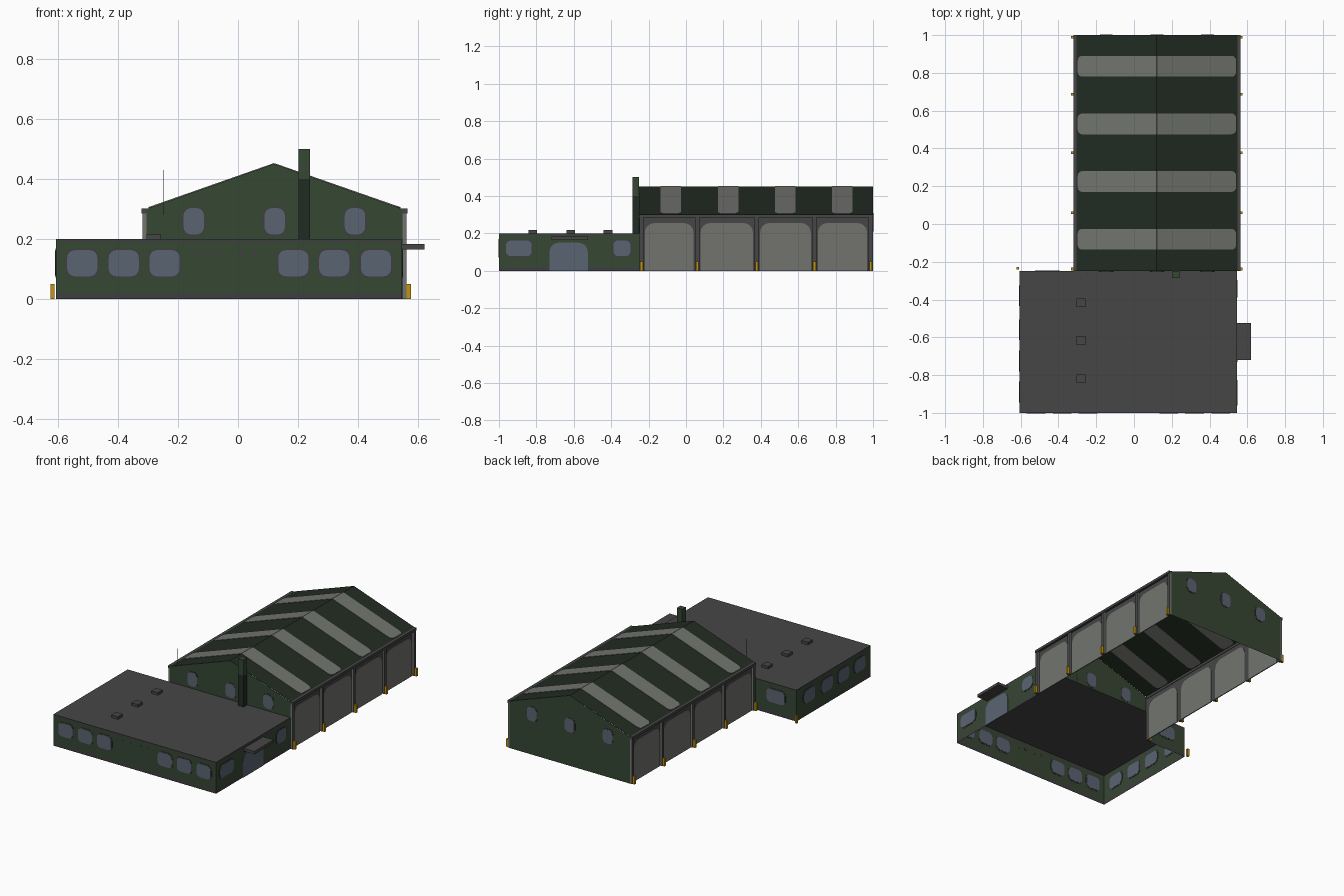
import bpy, bmesh, math
from mathutils import Matrix, Vector

if "Cube" in bpy.data.objects:
    bpy.data.objects.remove(bpy.data.objects["Cube"])


def mat(name, r, g, b):
    lin = [(c / 255 / 12.92) if c < 11 else ((c / 255 + 0.055) / 1.055) ** 2.4 for c in (r, g, b)]
    m = bpy.data.materials.new(name)
    m.diffuse_color = (*lin, 1)
    m.use_nodes = True
    m.node_tree.nodes["Principled BSDF"].inputs["Base Color"].default_value = m.diffuse_color
    return m


WALL = mat("green_wall", 54, 71, 52)
ROOF = mat("dark_green_roof", 33, 44, 34)
PANEL = mat("light_grey_panel", 114, 116, 111)
GREY = mat("dark_grey", 70, 70, 70)
TRIM = mat("trim_grey", 63, 62, 63)
GLASS = mat("blue_grey_glass", 90, 100, 114)
YELLOW = mat("yellow", 195, 148, 14)


def make(name, bm, *mats):
    me = bpy.data.meshes.new(name)
    bm.to_mesh(me)
    bm.free()
    for m in mats:
        me.materials.append(m)
    ob = bpy.data.objects.new(name, me)
    bpy.context.collection.objects.link(ob)
    return ob


def sheet(name, pts, m):
    bm = bmesh.new()
    bm.faces.new([bm.verts.new(p) for p in pts])
    return make(name, bm, m)


def box(name, x0, x1, y0, y1, z0, z1, *mats):
    bm = bmesh.new()
    bmesh.ops.create_cube(bm, size=1)
    for v in bm.verts:
        v.co = (x1 if v.co.x > 0 else x0, y1 if v.co.y > 0 else y0, z1 if v.co.z > 0 else z0)
    return make(name, bm, *mats)


def plane(u, v, origin):
    """Matrix placing a flat drawing (u right, v up) in space."""
    u, v = Vector(u), Vector(v)
    m = Matrix((u, v, u.cross(v))).transposed().to_4x4()
    m.translation = Vector(origin)
    return m


def plate(name, m, u0, u1, v0, v1, r_low, r_top, thick, material):
    """Thin rounded rectangle centred on a wall, so it shows on both sides."""
    pts = []
    for cu, cv, su, sv, r, a0 in ((u1, v0, -1, 1, r_low, 270), (u1, v1, -1, -1, r_top, 0),
                                  (u0, v1, 1, -1, r_top, 90), (u0, v0, 1, 1, r_low, 180)):
        for i in range(5 if r else 1):
            a = math.radians(a0 + i * 22.5)
            pts.append((cu + su * r + r * math.cos(a), cv + sv * r + r * math.sin(a)))
    bm = bmesh.new()
    f = bm.faces.new([bm.verts.new((u, v, -thick / 2)) for u, v in pts])
    ext = bmesh.ops.extrude_face_region(bm, geom=[f])["geom"]
    bmesh.ops.translate(bm, vec=(0, 0, thick), verts=[g for g in ext if isinstance(g, bmesh.types.BMVert)])
    bmesh.ops.recalc_face_normals(bm, faces=bm.faces)
    bm.transform(m)
    return make(name, bm, material)


def window(name, m, u0, u1, v0, v1, r=0.025):
    e = 0.006
    plate(name + "_frame", m, u0 - e, u1 + e, v0 - e, v1 + e, r + e, r + e, 0.003, TRIM)
    plate(name + "_glass", m, u0, u1, v0, v1, r, r, 0.006, GLASS)


X, Y, Z = (1, 0, 0), (0, 1, 0), (0, 0, 1)
BX0, BX1, HX0, HX1, RIDGE = -0.605, 0.545, -0.305, 0.547, 0.12
YM = -0.25

# Low office block: walls with base band and rim
outline = [(HX0, YM), (BX0, YM), (BX0, -1), (BX1, -1), (BX1, YM)]
bm = bmesh.new()
rings = [[bm.verts.new((x, y, z)) for x, y in outline] for z in (0, 0.02, 0.19, 0.2)]
for k in range(3):
    for i in range(4):
        f = bm.faces.new((rings[k][i], rings[k][i + 1], rings[k + 1][i + 1], rings[k + 1][i]))
        f.material_index = 0 if k == 1 else 1
make("office_walls", bm, WALL, TRIM)
sheet("office_roof", [(BX0, -1, 0.2), (BX1, -1, 0.2), (BX1, YM, 0.2), (BX0, YM, 0.2)], GREY)

# Office windows, vents and entrance
front = plane(X, Z, (0, -1, 0))
right = plane(Y, Z, (BX1, 0, 0))
left = plane(Y, Z, (BX0, 0, 0))
rear = plane(X, Z, (0, YM, 0))
for c in (-0.518, -0.38, -0.244, 0.184, 0.32, 0.459):
    window("front_window", front, c - 0.05, c + 0.05, 0.076, 0.163)
for c in (-0.12, -0.065, 0.01, 0.06):
    plate("wall_vent", front, c - 0.009, c + 0.009, 0.147, 0.165, 0.009, 0.009, 0.003, TRIM)
window("side_window", right, -0.962, -0.825, 0.078, 0.162)
window("side_window", right, -0.388, -0.297, 0.078, 0.162)
for c in (-0.38, -0.56, -0.725, -0.89):
    window("left_window", left, c - 0.055, c + 0.055, 0.078, 0.162)
window("rear_window", rear, -0.525, -0.395, 0.078, 0.162)
plate("entrance_door", right, -0.73, -0.525, 0.0, 0.15, 0, 0.05, 0.006, GLASS)
box("entrance_canopy", BX1, 0.62, -0.72, -0.525, 0.165, 0.183, GREY)
for c in (-0.417, -0.617, -0.82):
    box("roof_hatch", -0.305, -0.258, c - 0.023, c + 0.023, 0.2, 0.217, GREY)

# Hall gables with windows
for y, z in ((YM, 0.2), (1, 0)):
    pts = [(HX0, y, z), (HX1, y, z), (HX1, y, 0.3), (RIDGE, y, 0.45), (HX0, y, 0.3)]
    sheet("hall_gable", pts if y < 0 else pts[::-1], WALL)
    for c in (-0.147, 0.122, 0.389):
        window("gable_window", plane(X, Z, (0, y, 0)), c - 0.034, c + 0.034, 0.215, 0.303)

# Hall sides: wall, doors, pillars, gutter, bollards, roof slope with stripes
pillars = (-0.238, 0.06, 0.378, 0.687, 0.988)
for s, x in ((1, HX1), (-1, HX0)):
    pts = [(x, YM, 0), (x, 1, 0), (x, 1, 0.3), (x, YM, 0.3)]
    sheet("hall_side_wall", pts[::s], GREY)
    side = plane(Y, Z, (x, 0, 0))
    for a, b in zip(pillars, pillars[1:]):
        plate("bay_door", side, a + 0.018, b - 0.02, 0.0, 0.255, 0, 0.05, 0.006, PANEL)
    for p in pillars:
        xs = sorted((x, x + s * 0.013))
        ob = box("pillar", *xs, p - 0.011, p + 0.011, 0, 0.287, GREY, PANEL)
        for f in ob.data.polygons:
            f.material_index = int(abs(f.normal.y) > 0.5)
        xs = sorted((x + s * 0.014, x + s * 0.028))
        box("bollard", *xs, p - 0.007, p + 0.007, 0, 0.05, YELLOW)
    xs = sorted((x - s * 0.003, x + s * 0.016))
    box("gutter", *xs, YM, 1, 0.285, 0.301, GREY)
    pts = [(x, YM, 0.301), (x, 1, 0.301), (RIDGE, 1, 0.45), (RIDGE, YM, 0.45)]
    sheet("hall_roof", pts[::s], ROOF)
    up = Vector((RIDGE - x, 0, 0.149))
    slope = plane(Y, up.normalized(), (x, 0, 0.301))
    for a in (-0.136, 0.17, 0.475, 0.78):
        plate("roof_stripe", slope, a, a + 0.11, 0.008, up.length, 0.025, 0, 0.005, PANEL)
box("corner_bollard", -0.623, -0.61, -0.242, -0.228, 0, 0.05, YELLOW)

# Chimney and aerial
box("chimney_shaft", 0.202, 0.24, -0.287, -0.25, 0.2, 0.4, ROOF)
box("chimney_top", 0.202, 0.24, -0.287, -0.25, 0.4, 0.5, WALL)
box("aerial", -0.2485, -0.2455, -0.256, -0.253, 0.28, 0.43, TRIM)
